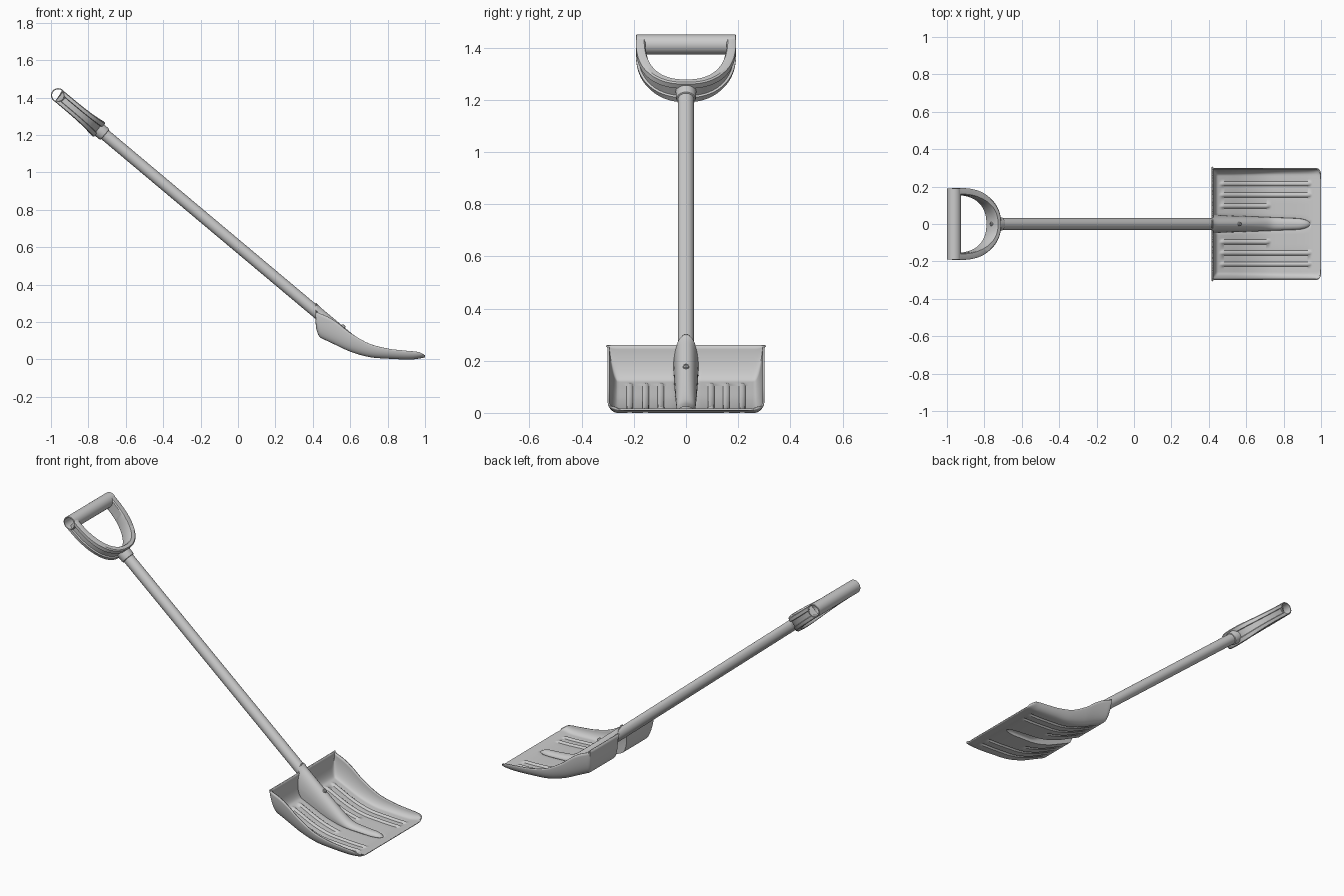
import bpy, bmesh, math
from mathutils import Matrix, Vector

if "Cube" in bpy.data.objects:
    bpy.data.objects.remove(bpy.data.objects["Cube"])

TILT = math.radians(40)
C, S = math.cos(TILT), math.sin(TILT)
# Handle frame: X runs down the shaft, Y sideways, Z up off the shaft
FRAME = Matrix(((C, 0, S, -0.962), (0, 1, 0, 0), (-S, 0, C, 1.412), (0, 0, 0, 1)))


def finish(name, bm, angle=35):
    bmesh.ops.remove_doubles(bm, verts=bm.verts, dist=1e-6)
    mesh = bpy.data.meshes.new(name)
    bm.to_mesh(mesh)
    bm.free()
    ob = bpy.data.objects.new(name, mesh)
    bpy.context.collection.objects.link(ob)
    bpy.ops.object.select_all(action='DESELECT')
    ob.select_set(True)
    bpy.context.view_layer.objects.active = ob
    bpy.ops.object.shade_smooth_by_angle(angle=math.radians(angle))
    return ob


def skin(rows, closed_rows=False, closed_cols=False, caps=False):
    bm = bmesh.new()
    vs = [[bm.verts.new(p) for p in row] for row in rows]
    n, m = len(vs), len(vs[0])
    for i in range(n if closed_rows else n - 1):
        for j in range(m if closed_cols else m - 1):
            a, b = vs[i], vs[(i + 1) % n]
            k = (j + 1) % m
            bm.faces.new((a[j], b[j], b[k], a[k]))
    if caps:
        bm.faces.new(vs[0])
        bm.faces.new(vs[-1])
    return bm


def lathe(name, profile, axis, origin, sides=40, ring=False):
    """Revolve (along, radius) pairs round an axis of the handle frame."""
    rot = Vector((0, 0, 1)).rotation_difference(Vector(axis)).to_matrix()
    rows = []
    for t, r in profile:
        rows.append([FRAME @ (Vector(origin) + rot @ Vector(
            (r * math.cos(a), r * math.sin(a), t)))
            for a in (2 * math.pi * i / sides for i in range(sides))])
    bm = skin(rows, closed_rows=ring, closed_cols=True, caps=not ring)
    bmesh.ops.recalc_face_normals(bm, faces=bm.faces)
    return finish(name, bm)


def curve(pts, x):
    """Smooth interpolation through (x, z) points."""
    n = len(pts)

    def slope(i):
        a, b = pts[max(i - 1, 0)], pts[min(i + 1, n - 1)]
        return (b[1] - a[1]) / (b[0] - a[0])
    x = min(max(x, pts[0][0]), pts[-1][0])
    i = next(i for i in range(n - 1) if x <= pts[i + 1][0])
    (x0, z0), (x1, z1) = pts[i], pts[i + 1]
    h = x1 - x0
    t = (x - x0) / h
    return ((1 + 2 * t) * (1 - t) ** 2 * z0 + t * (1 - t) ** 2 * h * slope(i)
            + t * t * (3 - 2 * t) * z1 + t * t * (t - 1) * h * slope(i + 1))


# Shaft, hollow grip and collar
lathe("shaft", [(0.28, 0.031), (2.0, 0.031)], (1, 0, 0), (0, 0, 0))
lathe("grip_tube", [(-0.191, 0.036), (-0.189, 0.038), (0.189, 0.038), (0.191, 0.036),
                    (0.191, 0.032), (-0.191, 0.032)], (0, 1, 0), (0, 0, 0), ring=True)
lathe("shaft_collar", [(0.268, 0.040), (0.318, 0.038), (0.326, 0.036), (0.328, 0.031)],
      (1, 0, 0), (0, 0, 0))

# D-shaped handle yoke: grooved band swept from one grip end to the other
SECTION = [(0, -0.8), (0.15, -0.97), (0.8, -1), (1, -0.9), (1, -0.45), (0.75, -0.38),
           (0.75, 0.38), (1, 0.45), (1, 0.9), (0.8, 1), (0.15, 0.97), (0, 0.8)]
rows = []
STEPS = 56
for i in range(STEPS + 1):
    a = math.pi * i / STEPS
    s, c = math.sin(a), math.cos(a)
    su, cy = max(s, 0) ** 0.86, math.copysign(abs(c) ** 0.86, c)
    row = []
    for f, h in SECTION:
        n = h * (0.037 + 0.013 * s ** 3)
        start = math.sqrt(max(0.037 ** 2 - n * n, 0)) * (1 - su)
        u = start + su * (0.262 + 0.028 * f)
        row.append(FRAME @ Vector((u, cy * (0.155 + 0.037 * f), n)))
    rows.append(row)
bm = skin(rows, closed_cols=True, caps=True)
bmesh.ops.recalc_face_normals(bm, faces=bm.faces)
finish("handle_yoke", bm, 30)

# Scoop blade: floor and rim side profiles
FLOOR = [(0.40, 0.135), (0.50, 0.088), (0.60, 0.042), (0.70, 0.013), (0.80, 0.004),
         (0.93, 0.0), (1.0, 0.010)]
RIM = [(0.40, 0.260), (0.48, 0.228), (0.53, 0.197), (0.60, 0.142), (0.70, 0.085),
       (0.80, 0.058), (0.90, 0.046), (0.97, 0.038), (1.0, 0.022)]
RIBS = [(0.096, 0.73), (0.155, 0.95), (0.215, 0.95)]
TIP = 0.935


def spine_width(x):
    w = 0.042 - 0.020 * min(max((x - 0.42) / 0.5, 0), 1)
    return w * math.sqrt(max(1 - max((x - 0.87) / (TIP - 0.87), 0) ** 2, 0.02))


def spine_height(x, floor):
    top = 0.605 - 0.839 * x + 0.037
    low = floor + 0.022
    d = top - low
    z = low + 0.5 * (d + math.sqrt(d * d + 0.0006)) - 0.004
    fade = min(max((TIP - x) / 0.05, 0), 1)
    return (z - floor) * math.sqrt(fade * (2 - fade))


def rib(x, y):
    for c, end in RIBS:
        if abs(y - c) < 0.0095:
            ends = min(max((x - 0.455) / 0.02, 0), 1) * min(max((end - x) / 0.02, 0), 1)
            return 0.008 * ends * (1 - (abs(y - c) / 0.0095) ** 2)
    return 0


outer = []                                   # fixed columns between spine and wall
for c, _ in RIBS:
    outer += [c + d for d in (-0.022, -0.0095, -0.006, -0.003, 0, 0.003, 0.006, 0.0095)]
outer += [0.24, 0.255]
WALL = 12
stations = [(0.445 - 0.045 * math.sin(k * math.pi / 24), 1 - math.cos(k * math.pi / 24))
            for k in range(12, 0, -1)]
stations += [(0.445 + 0.555 * i / 90, 0) for i in range(91)]
rows = []
for x, rear in stations:
    floor = curve(FLOOR, x)
    height = curve(RIM, x) - floor
    w = spine_width(x)
    # columns as (y, side wall amount, spine amount)
    half = [(w * math.sin(j * math.pi / 20), 0, math.cos(j * math.pi / 20) ** 0.7)
            for j in range(10)] + [(w, 0, 0)]
    half += [(w + (0.07 - w) * j / 3, 0, 0) for j in (1, 2)]
    half += [(y, 0, 0) for y in outer]
    half += [(0.26 + 0.04 * math.sin(k * math.pi / 2 / WALL),
              1 - math.cos(k * math.pi / 2 / WALL), 0) for k in range(1, WALL + 1)]
    corner = max((x - 0.97) / 0.03, 0)
    narrow = 1 - 0.1 * (1 - math.sqrt(max(1 - corner ** 2, 0)))
    row = []
    for y, side, sp in half:
        t = 1 - (1 - side) * (1 - rear)
        z = max(floor + t * height + rib(x, y),
                floor + sp * spine_height(x, floor))
        row.append((x + 0.018 * rear, y * narrow, z))
    rows.append([(px, -py, pz) for px, py, pz in row[:0:-1]] + row)
bm = skin(rows)
bm.normal_update()
if sum(f.normal.z for f in bm.faces) < 0:
    bmesh.ops.reverse_faces(bm, faces=bm.faces)
blade = finish("scoop_blade", bm, 50)
solid = blade.modifiers.new("thickness", 'SOLIDIFY')
solid.thickness = 0.007
solid.offset = 1

# Screws in the blade socket and inside the yoke
HEAD = [(-0.01, 0.011), (0.003, 0.011), (0.006, 0.007), (0.003, 0.005)]
lathe("socket_screw", HEAD, (0, 0, 1), (1.963, 0, 0.037), sides=16)
lathe("yoke_screw", HEAD, (-1, 0, 0), (0.262, 0, 0), sides=16)
